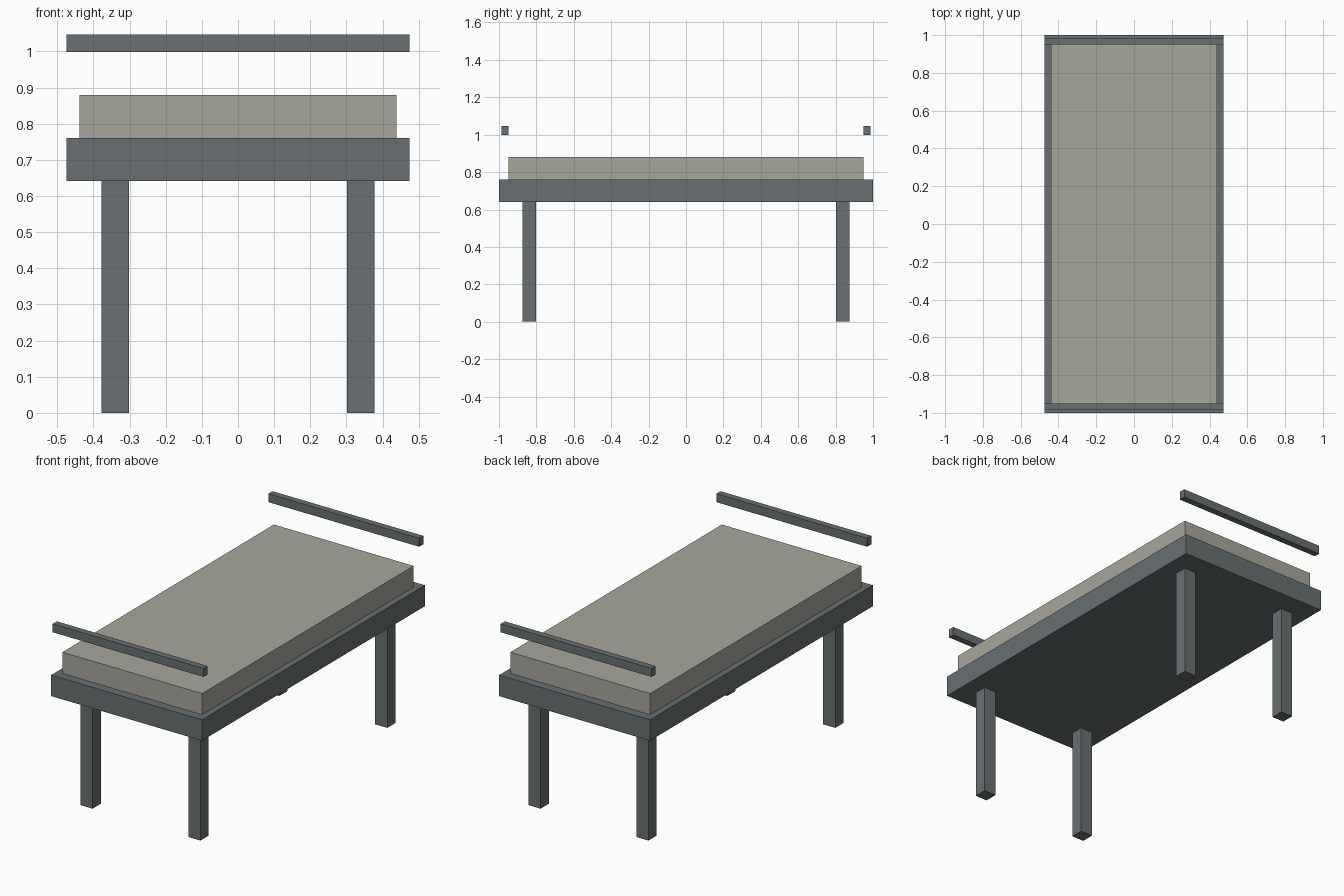
import bpy

if "Cube" in bpy.data.objects:
    bpy.data.objects.remove(bpy.data.objects["Cube"])


def material(name, color):
    mat = bpy.data.materials.new(name)
    mat.diffuse_color = (*color, 1)
    mat.use_nodes = True
    mat.node_tree.nodes["Principled BSDF"].inputs["Base Color"].default_value = mat.diffuse_color
    return mat


def box(name, low, high, mat):
    """Add a box spanning two opposite corners."""
    center = [(a + b) / 2 for a, b in zip(low, high)]
    bpy.ops.mesh.primitive_cube_add(size=1, location=center)
    obj = bpy.context.object
    obj.name = name
    obj.scale = [b - a for a, b in zip(low, high)]
    bpy.ops.object.transform_apply(location=False, rotation=False, scale=True)
    obj.data.materials.append(mat)
    return obj


metal = material("dark_metal", (0.14, 0.16, 0.165))
fabric = material("mattress_fabric", (0.39, 0.38, 0.335))

# Bed frame and mattress
box("bed_frame", (-0.474, -1, 0.641), (0.474, 1, 0.76), metal)
box("mattress", (-0.439, -0.949, 0.76), (0.439, 0.949, 0.88), fabric)

for y_side, y_name in ((-1, "front"), (1, "back")):
    # Floating end rail above each short side
    y0, y1 = sorted((y_side * 0.949, y_side * 0.986))
    box(f"{y_name}_rail", (-0.474, y0, 0.998), (0.474, y1, 1.046), metal)

    # Square legs set in from the corners
    y0, y1 = sorted((y_side * 0.801, y_side * 0.875))
    for x_side, x_name in ((-1, "left"), (1, "right")):
        x0, x1 = sorted((x_side * 0.301, x_side * 0.377))
        box(f"{y_name}_{x_name}_leg", (x0, y0, 0), (x1, y1, 0.641), metal)
